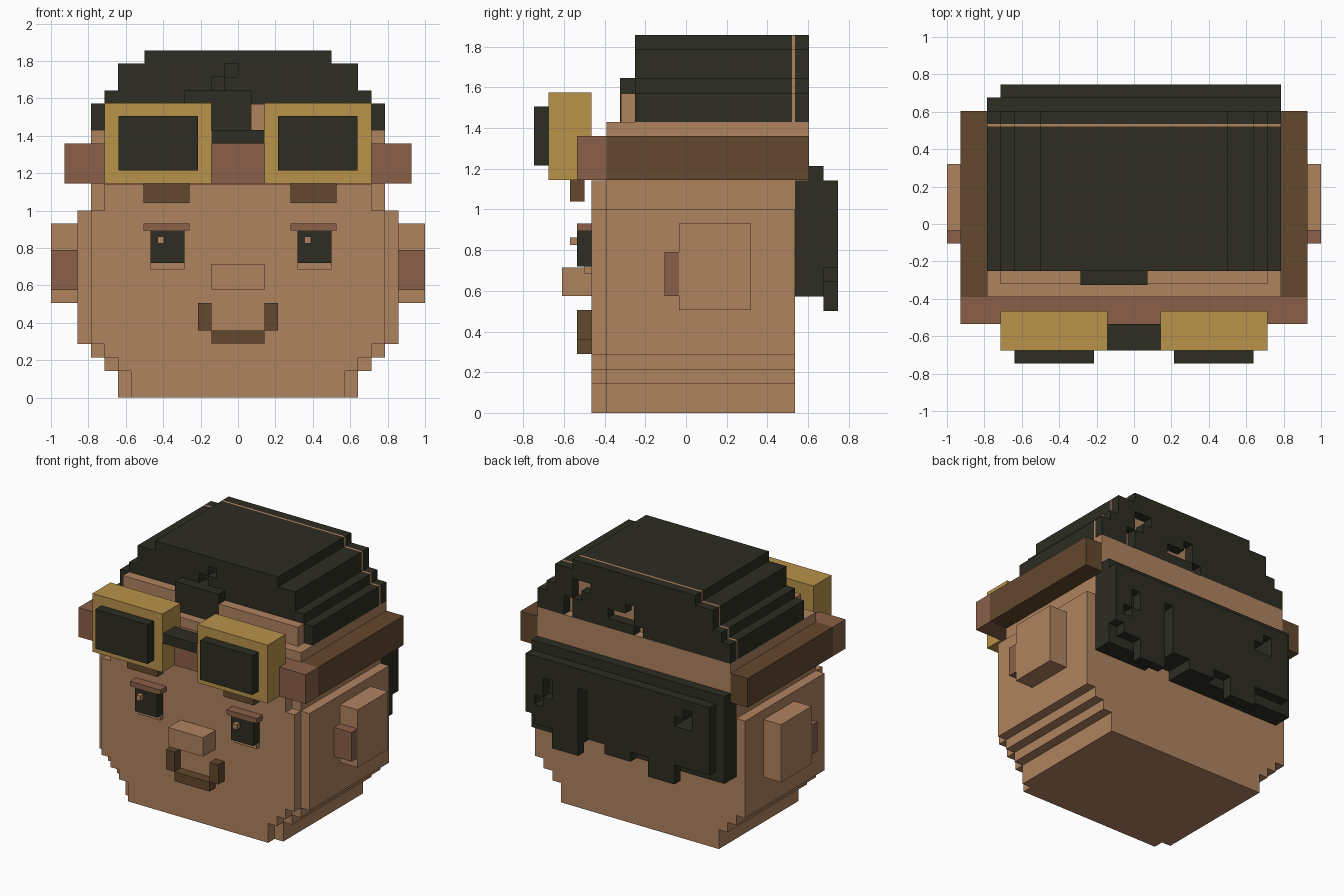
import bpy, bmesh

U = 1 / 14  # size of one block

if "Cube" in bpy.data.objects:
    bpy.data.objects.remove(bpy.data.objects["Cube"], do_unlink=True)


def material(name, hex_code):
    channels = [int(hex_code[i:i + 2], 16) / 255 for i in (0, 2, 4)]
    color = [c / 12.92 if c <= 0.04 else ((c + 0.055) / 1.055) ** 2.4 for c in channels] + [1]
    mat = bpy.data.materials.new(name)
    mat.use_nodes = True
    mat.diffuse_color = color
    shader = next(n for n in mat.node_tree.nodes if n.type == 'BSDF_PRINCIPLED')
    shader.inputs["Base Color"].default_value = color
    return mat


skin = material("skin", "B08360")
black = material("black", "2D2D23")
gold = material("gold", "B8924A")
brown = material("brown", "8A6048")
dark_brown = material("dark_brown", "64482E")


def finish(name, bm, mat):
    bmesh.ops.recalc_face_normals(bm, faces=bm.faces)
    mesh = bpy.data.meshes.new(name)
    bm.to_mesh(mesh)
    bm.free()
    mesh.materials.append(mat)
    obj = bpy.data.objects.new(name, mesh)
    bpy.context.collection.objects.link(obj)
    return obj


def add_box(bm, x, y, z):
    verts = bmesh.ops.create_cube(bm, size=1)["verts"]
    for v in verts:
        for axis, (a, b) in enumerate((x, y, z)):
            v.co[axis] = a if v.co[axis] < 0 else b


def box(name, mat, x, y, z):
    bm = bmesh.new()
    add_box(bm, x, y, z)
    return finish(name, bm, mat)


def pair(name, mat, x, y, z):
    box("left_" + name, mat, x, y, z)
    box("right_" + name, mat, (-x[1], -x[0]), y, z)


def stack(name, mat, layers, y, inset=0):
    bm = bmesh.new()
    for half, low, high in layers:
        w = (half - inset) * U
        add_box(bm, (-w, w), y, (low * U, high * U))
    return finish(name, bm, mat)


def panel(name, mat, cells, y):
    """Wall of blocks; columns count from the left side, rows from the ground."""
    bm = bmesh.new()
    sides = {(1, 0): ((1, 0), (1, 1)), (-1, 0): ((0, 1), (0, 0)),
             (0, 1): ((1, 1), (0, 1)), (0, -1): ((0, 0), (1, 0))}
    corners = ((0, 0), (1, 0), (1, 1), (0, 1))

    def point(i, k, depth):
        return bm.verts.new(((11 - i) * U, depth, k * U))

    for i, k in cells:
        for depth in y:
            bm.faces.new([point(i + a, k + b, depth) for a, b in corners])
        for (di, dk), ((a, b), (c, d)) in sides.items():
            if (i + di, k + dk) not in cells:
                bm.faces.new([point(i + a, k + b, y[0]), point(i + c, k + d, y[0]),
                              point(i + c, k + d, y[1]), point(i + a, k + b, y[1])])
    bmesh.ops.remove_doubles(bm, verts=bm.verts, dist=0.001)
    return finish(name, bm, mat)


# Head with stepped jaw and a narrower face layer
jaw = [(9, 0, 2), (10, 2, 3), (11, 3, 4), (12, 4, 14), (11, 14, 16)]
stack("head", skin, jaw, (-0.39, 0.535))
stack("face", skin, jaw, (-0.465, -0.39), inset=1)
box("upper_head", skin, (-0.786, 0.786), (-0.39, 0.605), (1.143, 1.43))
box("forehead", skin, (-0.714, 0.714), (-0.32, -0.25), (1.43, 1.571))

# Ears
pair("ear", skin, (0.857, 1.0), (-0.035, 0.32), (0.505, 0.93))
pair("ear_front", brown, (0.857, 1.0), (-0.105, -0.035), (0.575, 0.79))

# Strap and goggles
box("strap_front", brown, (-0.927, 0.927), (-0.535, -0.39), (1.145, 1.36))
pair("strap_side", dark_brown, (0.786, 0.927), (-0.39, 0.605), (1.145, 1.36))
pair("goggle_frame", gold, (0.143, 0.714), (-0.675, -0.465), (1.145, 1.575))
pair("goggle_lens", black, (0.214, 0.64), (-0.747, -0.675), (1.215, 1.505))
box("goggle_bridge", black, (-0.143, 0.143), (-0.675, -0.535), (1.36, 1.43))

# Eyes, repeated by a sideways shift
for side, shift in (("right", 0), ("left", 0.785)):
    def feature(name, mat, x0, x1, y, z):
        box(side + "_" + name, mat, (x0 + shift, x1 + shift), y, z)
    feature("eye", black, -0.467, -0.286, (-0.535, -0.465), (0.72, 0.895))
    feature("eyelid", brown, -0.505, -0.258, (-0.535, -0.465), (0.895, 0.93))
    feature("lower_lid", skin, -0.467, -0.286, (-0.5, -0.465), (0.685, 0.72))
    feature("eye_glint", skin, -0.43, -0.395, (-0.57, -0.535), (0.825, 0.863))
    feature("eyebrow", dark_brown, -0.505, -0.258, (-0.57, -0.5), (1.04, 1.15))

# Nose and mouth
box("nose", skin, (-0.143, 0.143), (-0.61, -0.465), (0.575, 0.715))
box("mouth", dark_brown, (-0.143, 0.143), (-0.535, -0.465), (0.29, 0.36))
pair("mouth_corner", dark_brown, (0.143, 0.214), (-0.535, -0.465), (0.36, 0.505))

# Stepped top hair, with gaps in its front and back walls
steps = [2, 3, 5, 5]
top_cells = {(i, 20 + k) for i in range(22)
             for k in range((steps + [6] * 7)[min(i, 21 - i)])}
back_gaps = {(3, 20), (3, 21), (4, 22), (4, 23), (5, 23),
             (8, 21), (9, 21), (10, 21), (10, 22), (11, 20)}
panel("top_hair", black, top_cells, (-0.18, 0.52))
panel("top_hair_front", black, top_cells - {(12, 23), (11, 24)}, (-0.25, -0.18))
panel("top_hair_back", black, top_cells - back_gaps, (0.535, 0.605))
panel("scalp", skin, top_cells, (0.52, 0.535))
box("fringe", black, (-0.286, 0.071), (-0.325, -0.25), (1.43, 1.645))

# Ragged back hair in two layers
slots = {(6, k) for k in range(8, 14)} | {(18, 13), (18, 14), (17, 13)}
dents = {(2, 12), (2, 13), (1, 11)}
ends = [10] + [9] * 2 + [7] * 3 + [9] * 3 + [8] * 3 + [9] * 2 + [7] * 3 + [9] * 4
inner = {(i, k) for i in range(22) for k in range(9 if i in (6, 7, 8) else 8, 16)}
outer = {(i, k) for i, low in enumerate(ends) for k in range(low, 16)}
panel("back_hair_inner", black, inner - slots, (0.535, 0.675))
panel("back_hair_outer", black, outer - slots - dents, (0.675, 0.747))
box("back_hair_rim", black, (-0.786, 0.786), (0.605, 0.675), (1.143, 1.214))
